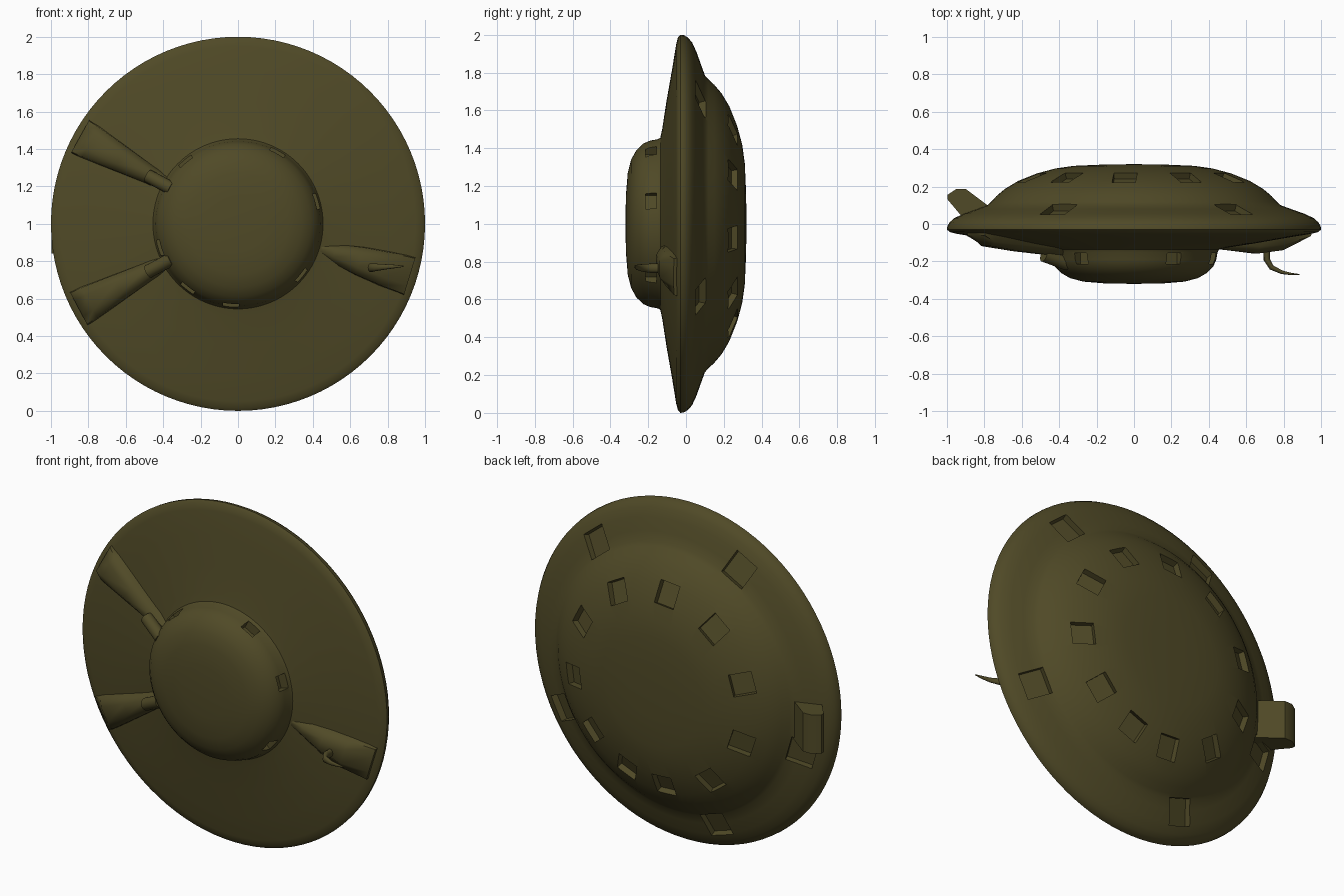
import bpy, bmesh, math
from mathutils import Matrix, Vector

if "Cube" in bpy.data.objects:
    bpy.data.objects.remove(bpy.data.objects["Cube"])

olive = bpy.data.materials.new("dark_olive")
olive.diffuse_color = (0.080, 0.068, 0.020, 1)
olive.use_nodes = True
olive.node_tree.nodes["Principled BSDF"].inputs["Base Color"].default_value = olive.diffuse_color


def finish(name, bm, angle=35):
    bmesh.ops.recalc_face_normals(bm, faces=bm.faces[:])
    me = bpy.data.meshes.new(name)
    bm.to_mesh(me)
    bm.free()
    ob = bpy.data.objects.new(name, me)
    bpy.context.collection.objects.link(ob)
    me.materials.append(olive)
    smooth(ob, angle)
    return ob


def smooth(ob, angle=35):
    bpy.ops.object.select_all(action='DESELECT')
    ob.select_set(True)
    bpy.context.view_layer.objects.active = ob
    bpy.ops.object.shade_smooth_by_angle(angle=math.radians(angle))


def frame(deg):
    """Radial frame: X outward, Y around the disc, Z towards the front (-y)."""
    a = math.radians(deg)
    c, s = math.cos(a), math.sin(a)
    return Matrix(((c, -s, 0, 0), (0, 0, -1, 0), (s, c, 0, 1), (0, 0, 0, 1)))


def add_box(bm, deg, r, y, size, tilt):
    """Box in the radial frame, its Z axis tilted within the radial plane."""
    m = (frame(deg) @ Matrix.Translation((r, 0, -y))
         @ Matrix.Rotation(math.radians(tilt), 4, 'Y') @ Matrix.Diagonal((*size, 1)))
    bmesh.ops.create_cube(bm, size=1, matrix=m)


# Hull: (radius, y) profile turned about the y axis
profile = [(0, -.32), (.15, -.318), (.27, -.308), (.34, -.29), (.39, -.262), (.425, -.225),
           (.44, -.19), (.447, -.15), (.455, -.136), (.50, -.126), (.65, -.103), (.82, -.073),
           (.95, -.052), (.985, -.043), (1, -.03), (.998, -.012), (.985, .01), (.96, .032),
           (.91, .055), (.84, .08), (.785, .10), (.765, .118), (.735, .15), (.69, .188),
           (.62, .23), (.52, .27), (.42, .297), (.32, .311), (.16, .318), (0, .32)]
N = 96
bm = bmesh.new()
rings = []
for r, y in profile:
    if r == 0:
        rings.append([bm.verts.new((0, y, 1))] * N)
    else:
        rings.append([bm.verts.new(frame(360 * i / N) @ Vector((r, 0, -y))) for i in range(N)])
for A, B in zip(rings, rings[1:]):
    for i in range(N):
        j = (i + 1) % N
        bm.faces.new(list(dict.fromkeys((A[i], A[j], B[j], B[i]))))
hull = finish("saucer_hull", bm)

# Recesses: rear dome windows, rim wells and front turret portholes
bm = bmesh.new()
for deg in (27, 61, 95, 129, 163, 199, 234, 267, 292, 320, 352):
    add_box(bm, deg, .575, .262, (.13, .125, .10), 157)
for deg in (51, 118.5, 196, 252.5, 333):
    add_box(bm, deg, .85, .085, (.15, .15, .09), 159)
for deg in (130, 61, 16, -39, -95, -128, -163):
    add_box(bm, deg, .44, -.185, (.09, .085, .06), 0)
cutter = finish("recess_cutter", bm)
cutter.hide_render = True
mod = hull.modifiers.new("recesses", 'BOOLEAN')
mod.operation = 'DIFFERENCE'
mod.solver = 'EXACT'
mod.object = cutter
bpy.context.view_layer.objects.active = hull
bpy.ops.object.modifier_apply(modifier=mod.name)
bpy.data.objects.remove(cutter)
smooth(hull)


# Fan-shaped legs folded against the front: stations of (radius, top half width, y)
def leg(name, deg, stations):
    bm = bmesh.new()
    m = frame(deg)
    secs = []
    for r, w, y in stations:
        pts = [(-w - .025, -.03), (-w - .015, y * .6 - .025), (-w * .6, y), (w * .6, y),
               (w + .015, y * .6 - .025), (w + .025, -.03)]
        secs.append([bm.verts.new(m @ Vector((r, t, -h))) for t, h in pts])
    for A, B in zip(secs, secs[1:]):
        for i in range(6):
            j = (i + 1) % 6
            bm.faces.new((A[i], A[j], B[j], B[i]))
    bm.faces.new(secs[0])
    bm.faces.new(secs[-1])
    finish(name, bm, 50)


left = [(.42, .025, -.165), (.55, .035, -.163), (.72, .055, -.145), (.9, .075, -.118), (.965, .08, -.06)]
right = [(.43, .015, -.13), (.54, .035, -.142), (.68, .06, -.158), (.82, .075, -.14), (.96, .085, -.065)]
leg("upper_left_leg", 151, left)
leg("lower_left_leg", 208, left)
leg("right_leg", -17, right)

# Short hinge stubs where the left legs meet the turret
for name, deg in (("upper_hinge", 152), ("lower_hinge", 208)):
    bm = bmesh.new()
    m = (frame(deg) @ Matrix.Translation((.475, 0, .19))
         @ Matrix.Rotation(math.radians(108), 4, 'Y'))
    bmesh.ops.create_cone(bm, cap_ends=True, segments=16, radius1=.036, radius2=.036,
                          depth=.15, matrix=m)
    finish(name, bm)

# Open hatch flap on the left of the rear side: outline extruded along z
bm = bmesh.new()
outline = [(-.77, .09), (-.90, .188), (-.95, .187), (-.998, .155), (-.996, .13), (-.92, .04), (-.80, .04)]
lo, hi = ([bm.verts.new((x, y, z)) for x, y in outline] for z in (.84, 1.07))
bm.faces.new(lo)
bm.faces.new(hi)
for i in range(len(outline)):
    j = (i + 1) % len(outline)
    bm.faces.new((lo[i], lo[j], hi[j], hi[i]))
finish("hatch_flap", bm)

# Curved horn on the right leg: tapered tube through (x, y, z, thickness)
path = [(.71, -.12, .765, .024), (.71, -.19, .765, .024), (.735, -.232, .767, .02),
        (.79, -.258, .77, .014), (.84, -.267, .772, .009), (.885, -.27, .773, .003)]
bm = bmesh.new()
rings = []
for k, (x, y, z, r) in enumerate(path):
    a, b = path[max(k - 1, 0)], path[min(k + 1, len(path) - 1)]
    d = Vector((b[0] - a[0], b[1] - a[1], 0)).normalized()
    side = Vector((-d.y, d.x, 0))
    rings.append([bm.verts.new(Vector((x, y, z)) + side * r * .7 * math.cos(t)
                               + Vector((0, 0, r * math.sin(t))))
                  for t in (math.tau * i / 12 for i in range(12))])
for A, B in zip(rings, rings[1:]):
    for i in range(12):
        j = (i + 1) % 12
        bm.faces.new((A[i], A[j], B[j], B[i]))
bm.faces.new(rings[0])
bm.faces.new(rings[-1])
finish("horn", bm, 50)
